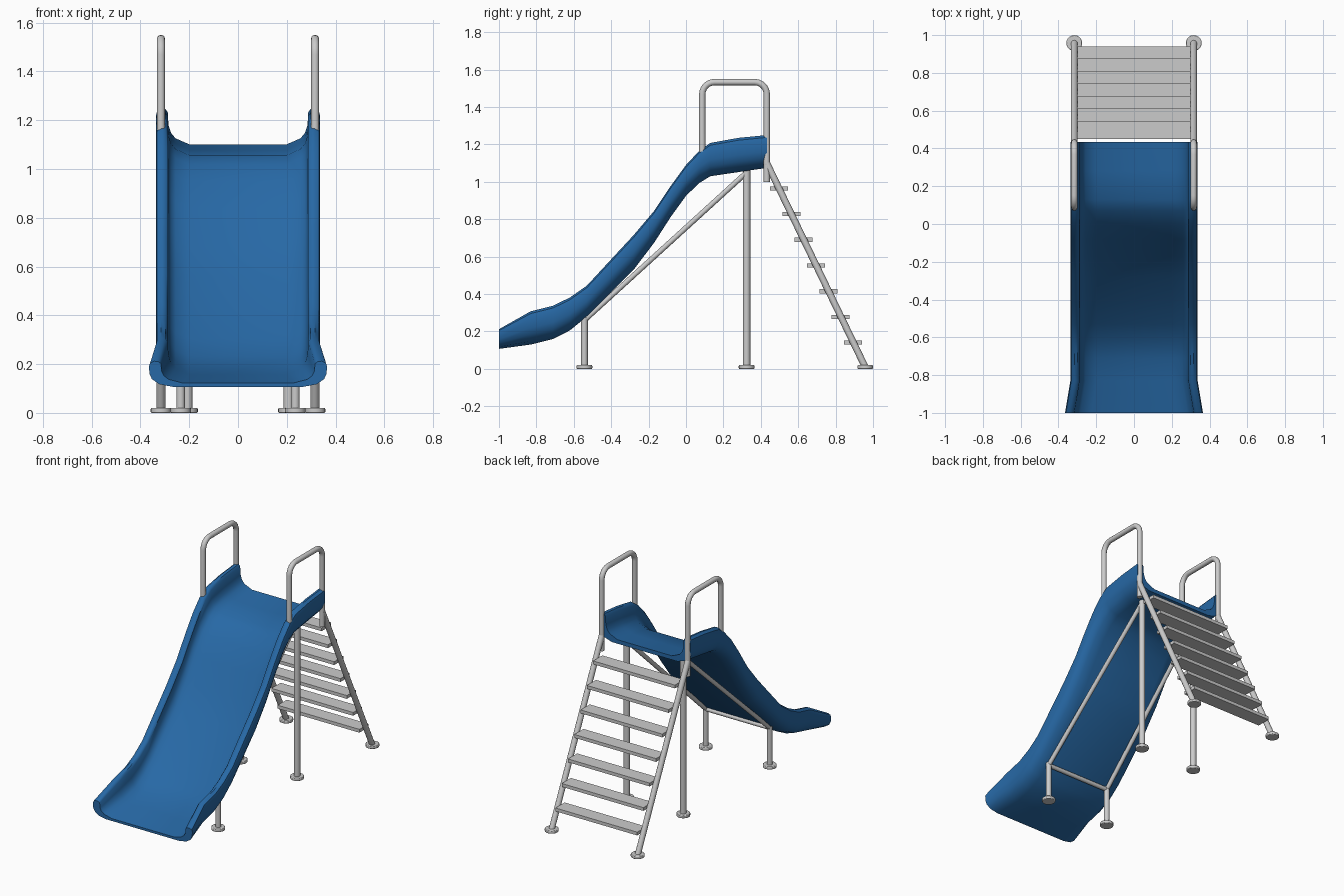
import bpy, bmesh
from math import sin, cos, pi, radians

if "Cube" in bpy.data.objects:
    bpy.data.objects.remove(bpy.data.objects["Cube"])


def smooth(ob, angle=40):
    bpy.ops.object.select_all(action='DESELECT')
    ob.select_set(True)
    bpy.context.view_layer.objects.active = ob
    bpy.ops.object.shade_smooth_by_angle(angle=radians(angle))


def mesh_object(name, bm):
    bmesh.ops.recalc_face_normals(bm, faces=bm.faces)
    me = bpy.data.meshes.new(name)
    bm.to_mesh(me)
    bm.free()
    ob = bpy.data.objects.new(name, me)
    bpy.context.collection.objects.link(ob)
    return ob


def tube(name, points, radius):
    cu = bpy.data.curves.new(name, 'CURVE')
    cu.dimensions = '3D'
    cu.bevel_depth = radius
    cu.bevel_resolution = 4
    cu.use_fill_caps = True
    sp = cu.splines.new('POLY')
    sp.points.add(len(points) - 1)
    for p, co in zip(sp.points, points):
        p.co = (*co, 1)
    ob = bpy.data.objects.new(name, cu)
    bpy.context.collection.objects.link(ob)
    bpy.ops.object.select_all(action='DESELECT')
    ob.select_set(True)
    bpy.context.view_layer.objects.active = ob
    bpy.ops.object.convert(target='MESH')
    smooth(bpy.context.view_layer.objects.active)


def foot(name, x, y):
    bpy.ops.mesh.primitive_cylinder_add(vertices=20, radius=0.042, depth=0.02, location=(x, y, 0.01))
    ob = bpy.context.object
    ob.name = name
    bev = ob.modifiers.new('edge', 'BEVEL')
    bev.width, bev.segments = 0.004, 2
    smooth(ob)


# Slide chute: U section lofted along (y, bottom z, rim z, flare) stations
stations = [(-1, .107, .212, .028), (-.83, .13, .308, 0), (-.71, .16, .338, 0),
            (-.62, .206, .382, 0), (-.53, .28, .445, 0), (-.41, .4, .575, 0),
            (-.28, .53, .715, 0), (-.17, .675, .845, 0), (-.08, .815, .98, 0),
            (0, .925, 1.09, 0), (.07, .993, 1.165, 0), (.13, 1.03, 1.208, 0),
            (.28, 1.052, 1.235, 0), (.434, 1.075, 1.25, 0)]
half = [(.24, 0), (.295, .1), (.325, .3), (.335, .5), (.337, .8), (.332, .93), (.315, 1),
        (.298, .98), (.288, .9), (.285, .6), (.275, .42), (.256, .29), (.2, .15)]
section = [(1, u, v) for u, v in half] + [(-1, u, v) for u, v in reversed(half)]
bm = bmesh.new()
rings = [[bm.verts.new((s * (u + fl), y, z0 + v * (z1 - z0))) for s, u, v in section]
         for y, z0, z1, fl in stations]
n = len(section)
for a, b in zip(rings, rings[1:]):
    for i in range(n):
        j = (i + 1) % n
        bm.faces.new((a[i], a[j], b[j], b[i]))
bm.faces.new(rings[0])
bm.faces.new(rings[-1])
chute = mesh_object('slide_chute', bm)
blue = bpy.data.materials.new('blue_plastic')
blue.diffuse_color = (0.02, 0.14, 0.38, 1)
blue.use_nodes = True
blue.node_tree.nodes["Principled BSDF"].inputs["Base Color"].default_value = blue.diffuse_color
chute.data.materials.append(blue)
smooth(chute)

# Hoop handrail profile in the y-z plane
y0, y1, top, r = .087, .432, 1.533, .065
hoop = [(y0, 1.12)]
hoop += [(y0 + r - r * cos(t * pi / 12), top - r + r * sin(t * pi / 12)) for t in range(7)]
hoop += [(y1 - r + r * sin(t * pi / 12), top - r + r * cos(t * pi / 12)) for t in range(7)]
hoop += [(y1, 1.0)]

for side, s in (('left', -1), ('right', 1)):
    tube(f'{side}_handrail', [(s * .316, y, z) for y, z in hoop], .017)
    # Ladder rail, legs and brace
    tube(f'{side}_ladder_rail', [(s * .316, .958, .01), (s * .316, .432, 1.1)], .018)
    tube(f'{side}_main_leg', [(s * .207, .324, .01), (s * .207, .324, 1.07)], .02)
    tube(f'{side}_front_leg', [(s * .235, -.543, .01), (s * .235, -.543, .275)], .018)
    tube(f'{side}_brace', [(s * .235, -.543, .26), (s * .207, .324, 1.05)], .014)
    foot(f'{side}_ladder_foot', s * .316, .958)
    foot(f'{side}_main_foot', s * .207, .324)
    foot(f'{side}_front_foot', s * .235, -.543)

# Bar between the front legs
tube('front_crossbar', [(-.235, -.543, .26), (.235, -.543, .26)], .014)

# Ladder treads
for i in range(7):
    bpy.ops.mesh.primitive_cube_add(size=1, location=(0, .893 - .066 * i, .14 + .1375 * i))
    step = bpy.context.object
    step.name = f'ladder_tread_{i + 1}'
    step.scale = (.6, .096, .022)
